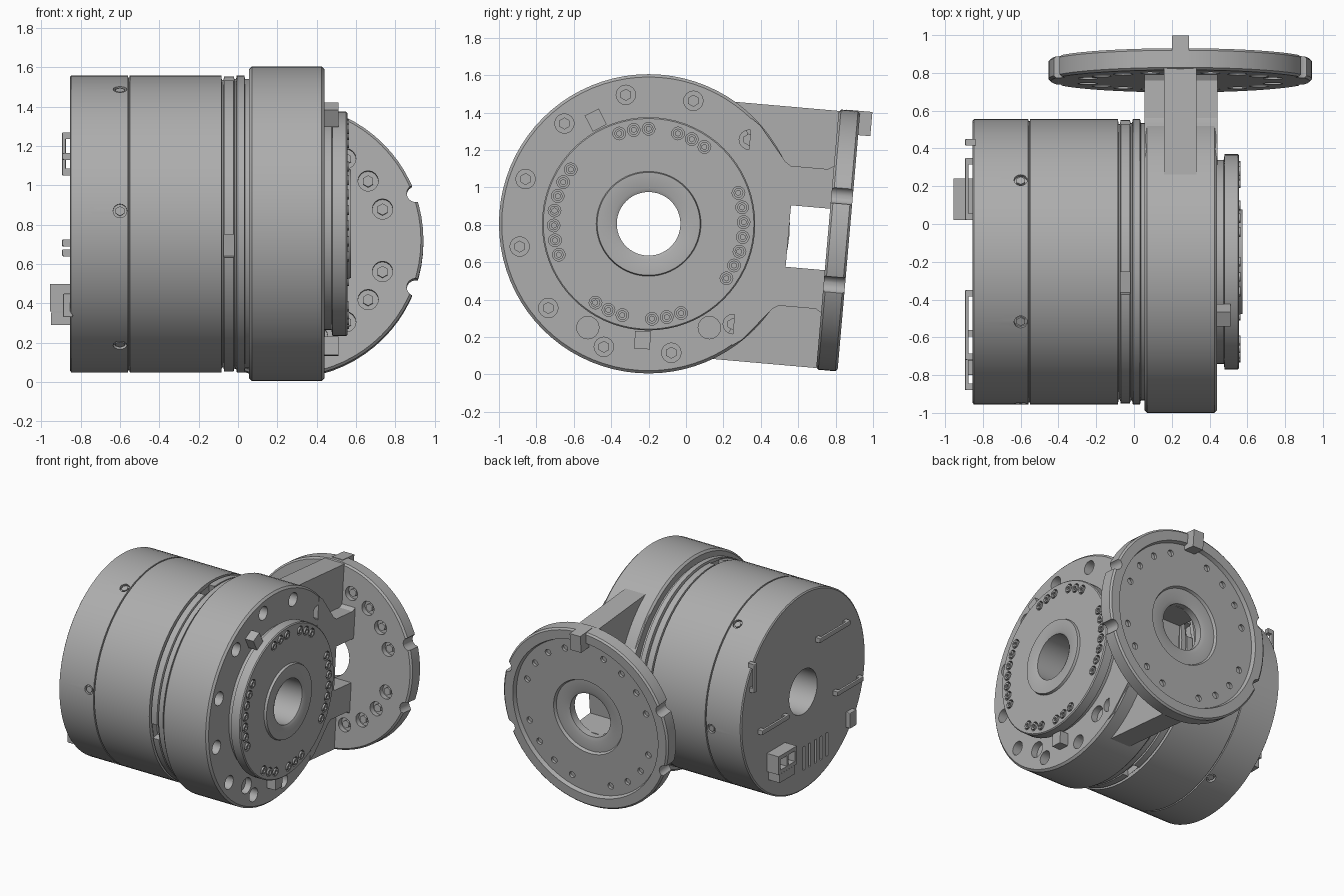
import bpy, bmesh
from math import radians, cos, sin, pi
from mathutils import Matrix, Vector

if "Cube" in bpy.data.objects:
    bpy.data.objects.remove(bpy.data.objects["Cube"])

grey = bpy.data.materials.new("plain_grey")
grey.use_nodes = True
GREY = (0.42, 0.42, 0.42, 1)
grey.diffuse_color = GREY
grey.node_tree.nodes["Principled BSDF"].inputs["Base Color"].default_value = GREY

# Frames: drive axis along x, flange axis tilted down by five degrees
DRIVE = Matrix.Translation((0, -0.2, 0.805))
ARM = Matrix.Translation((0.245, -0.2, 0.805)) @ Matrix.Rotation(radians(-5), 4, 'X')
ALONG_X = Matrix.Rotation(pi / 2, 4, 'Y')
ALONG_Y = Matrix.Rotation(-pi / 2, 4, 'X')


def finish(bm, name, frame, smooth=True):
    bmesh.ops.recalc_face_normals(bm, faces=bm.faces)
    bm.transform(frame)
    mesh = bpy.data.meshes.new(name)
    bm.to_mesh(mesh)
    bm.free()
    mesh.materials.append(grey)
    obj = bpy.data.objects.new(name, mesh)
    bpy.context.collection.objects.link(obj)
    if smooth:
        shade(obj)
    return obj


def activate(obj):
    bpy.ops.object.select_all(action='DESELECT')
    obj.select_set(True)
    bpy.context.view_layer.objects.active = obj


def shade(obj):
    activate(obj)
    bpy.ops.object.shade_smooth_by_angle(angle=radians(30))


def lathe(name, profile, frame, steps=72):
    """Spin a closed (height, radius) loop round local z."""
    bm = bmesh.new()
    vs = [bm.verts.new((r, 0, h)) for h, r in profile]
    edges = [bm.edges.new((a, b)) for a, b in zip(vs, vs[1:] + vs[:1])]
    bmesh.ops.spin(bm, geom=vs + edges, axis=(0, 0, 1), cent=(0, 0, 0),
                   angle=2 * pi, steps=steps, use_duplicate=False)
    bmesh.ops.remove_doubles(bm, verts=bm.verts, dist=0.0005)
    return finish(bm, name, frame)


def add_pin(bm, pos, direction, r, depth, sides=16):
    """Cylinder centred on pos along direction."""
    turn = Vector(direction).to_track_quat('Z', 'Y').to_matrix().to_4x4()
    bmesh.ops.create_cone(bm, cap_ends=True, segments=sides, radius1=r, radius2=r,
                          depth=depth, matrix=Matrix.Translation(pos) @ turn)


def pins(name, places, direction, r, depth, frame, sides=16):
    bm = bmesh.new()
    for p in places:
        add_pin(bm, p, direction, r, depth, sides)
    return finish(bm, name, frame, sides > 8)


def add_box(bm, lo, hi, turn=Matrix()):
    size = Matrix.Diagonal([b - a for a, b in zip(lo, hi)]).to_4x4()
    mid = Matrix.Translation([(a + b) / 2 for a, b in zip(lo, hi)])
    bmesh.ops.create_cube(bm, size=1, matrix=turn @ mid @ size)


def boxes(name, spans, frame=Matrix(), bevel=0):
    bm = bmesh.new()
    for span in spans:
        add_box(bm, *span)
    if bevel:
        bmesh.ops.bevel(bm, geom=bm.edges[:], offset=bevel, segments=2, affect='EDGES', profile=0.5)
    return finish(bm, name, frame, False)


def prism(name, outline, x0, x1, frame):
    """Extrude a (y, z) outline from x0 to x1."""
    bm = bmesh.new()
    face = bm.faces.new([bm.verts.new((x0, y, z)) for y, z in outline])
    top = bmesh.ops.extrude_face_region(bm, geom=[face])
    verts = [g for g in top["geom"] if isinstance(g, bmesh.types.BMVert)]
    bmesh.ops.translate(bm, verts=verts, vec=(x1 - x0, 0, 0))
    return finish(bm, name, frame, False)


def cut(obj, *cutters, keep=False):
    for c in cutters:
        mod = obj.modifiers.new("cut", 'BOOLEAN')
        mod.operation, mod.solver, mod.object = 'DIFFERENCE', 'EXACT', c
        activate(obj)
        bpy.ops.object.modifier_apply(modifier=mod.name)
        if not keep:
            bpy.data.objects.remove(c)
    shade(obj)


def around_x(x, r, degrees):
    return [(x, r * cos(radians(a)), r * sin(radians(a))) for a in degrees]


# Motor housing with seam and grooved front band
BORE = 0.17
housing = lathe("motor_housing", [
    (-0.855, BORE), (-0.855, 0.745), (-0.848, 0.755), (-0.56, 0.755), (-0.558, 0.745),
    (-0.552, 0.745), (-0.55, 0.755), (-0.085, 0.755), (-0.082, 0.73), (-0.074, 0.73),
    (-0.07, 0.75), (-0.022, 0.75), (-0.018, 0.735), (-0.01, 0.735), (-0.006, 0.755),
    (0.032, 0.755), (0.036, 0.735), (0.07, 0.735), (0.07, BORE)], DRIVE @ ALONG_X)
bm = bmesh.new()
for k in range(4):
    add_box(bm, (-0.072, 0.69, -0.06), (-0.02, 0.8, 0.06), Matrix.Rotation(radians(8.7 + 90 * k), 4, 'X'))
vents = boxes("vents", [((-0.9, -0.5 + 0.07 * k, 0.2), (-0.83, -0.475 + 0.07 * k, 0.38)) for k in range(5)])
cut(housing, finish(bm, "band_notches", DRIVE), vents)

# Radial housing screws, each set in a shallow pocket
bm, heads = bmesh.new(), bmesh.new()
for x, y, z in around_x(-0.6, 1, range(-5, 355, 60)):
    add_pin(bm, (x, y * 0.755, z * 0.755), (0, y, z), 0.035, 0.04)
    add_pin(heads, (x, y * 0.74, z * 0.74), (0, y, z), 0.025, 0.02, 6)
cut(housing, finish(bm, "screw_pockets", DRIVE))
finish(heads, "housing_screws", DRIVE, False)

# Large mounting ring with deep counterbores and side window
ring = lathe("mounting_ring", [
    (0.055, 0.4), (0.055, 0.785), (0.07, 0.8), (0.425, 0.8), (0.44, 0.785),
    (0.44, 0.4)], DRIVE @ ALONG_X, 80)
ring_angles = range(10, 370, 30)
window = boxes("window_cutter", [((-0.3, 0.75, -0.165), (0.3, 0.98, 0.165))], ARM)
window.hide_render = True
cut(ring, pins("bores", around_x(0.42, 0.7, ring_angles), (1, 0, 0), 0.052, 0.2, DRIVE),
    pins("ports", [(0.44, -0.325, -0.555), (0.44, 0.325, -0.555)], (1, 0, 0), 0.06, 0.1, DRIVE))
cut(ring, window, keep=True)
pins("ring_screws", around_x(0.335, 0.7, ring_angles), (1, 0, 0), 0.032, 0.05, DRIVE, 6)

# Rotating output disk with grouped bolts and raised hub
disk = lathe("output_disk", [
    (0.06, BORE), (0.06, 0.45), (0.43, 0.45), (0.43, 0.54), (0.475, 0.54), (0.48, 0.57),
    (0.55, 0.57), (0.557, 0.563), (0.557, 0.28), (0.575, 0.275), (0.575, 0.19),
    (0.565, BORE)], DRIVE @ ALONG_X)
groups = ((90, 3), (54, 3), (-35, 7), (-88, 3), (-124, 3), (145, 7))
bolt_angles = [start + 9 * k for start, count in groups for k in range(count)]
cut(disk, pins("bolt_bores", around_x(0.557, 0.508, bolt_angles), (1, 0, 0), 0.034, 0.06, DRIVE))
bolts = pins("disk_bolts", around_x(0.545, 0.508, bolt_angles), (1, 0, 0), 0.026, 0.04, DRIVE, 12)
cut(bolts, pins("sockets", around_x(0.565, 0.508, bolt_angles), (1, 0, 0), 0.014, 0.04, DRIVE, 6))

# Stop blocks on the ring face
bm = bmesh.new()
for angle in (117, 267):
    add_box(bm, (0.43, 0.575, -0.042), (0.51, 0.67, 0.042), Matrix.Rotation(radians(angle), 4, 'X'))
finish(bm, "stop_blocks", DRIVE, False)

# Arm: thin full-height web and wide flared core
prism("arm_web_upper", [(0.4, 0.69), (0.97, 0.69), (0.97, 0.3), (0.6, 0.3)], -0.085, 0.085, ARM)
prism("arm_web_lower", [(0.4, -0.69), (0.97, -0.69), (0.97, -0.3), (0.6, -0.3)], -0.085, 0.085, ARM)
half = [(0.5, 0.61), (0.55, 0.575), (0.7, 0.395), (0.73, 0.375), (0.93, 0.375), (0.97, 0.4)]
core = prism("arm_core", half + [(u, -v) for u, v in reversed(half)], -0.19, 0.197, ARM)
cut(core, window, keep=True)
bpy.data.objects.remove(window)

# Tilted flange with recessed outer face, bolt circle and rim notches
flange = lathe("flange", [
    (0.96, BORE), (0.96, 0.685), (0.972, 0.698), (1.063, 0.698), (1.075, 0.685), (1.075, 0.615),
    (1.045, 0.605), (1.045, 0.29), (1.025, 0.28), (1.025, 0.2), (1.015, BORE)], ARM @ ALONG_Y)


def around_y(u, r, degrees):
    return [(r * cos(radians(a)), u, r * sin(radians(a))) for a in degrees]


flange_angles = [a for a in range(0, 360, 18) if a % 90]
cut(flange,
    pins("counterbores", around_y(0.96, 0.515, flange_angles), (0, 1, 0), 0.052, 0.08, ARM),
    pins("pin_holes", around_y(1.045, 0.53, flange_angles), (0, 1, 0), 0.024, 0.04, ARM),
    pins("rim_notches", around_y(1.02, 0.7, (20, 160, 200, 340)), (0, 1, 0), 0.045, 0.3, ARM))
pins("flange_screws", around_y(0.99, 0.515, flange_angles), (0, 1, 0), 0.03, 0.03, ARM, 6)
boxes("locating_tab", [((-0.045, 1.0, 0.57), (0.045, 1.14, 0.7))], ARM)

# Rear connectors and handle bars
plug = boxes("power_plug", [((-0.955, 0.02, 0.36), (-0.84, 0.24, 0.5)),
                            ((-0.95, 0.04, 0.29), (-0.84, 0.22, 0.355))])
cut(plug, boxes("plug_sockets", [((-1, y, 0.39), (-0.9, y + 0.075, 0.47)) for y in (0.045, 0.14)]))
boxes("side_connector", [((-0.89, -0.8, 0.33), (-0.84, -0.72, 0.45))], bevel=0.006)
bars = [((-0.72, 1.13), (-0.35, 1.165)), ((-0.88, 0.64), (-0.56, 0.675)),
        ((0.02, 0.69), (0.35, 0.725)), ((0.415, 1.05), (0.45, 1.27))]
boxes("handle_bars", [((-0.895, *lo), (-0.875, *hi)) for lo, hi in bars], bevel=0.006)
feet = []
for (y0, z0), (y1, z1) in bars:
    feet += [((-0.885, y0, z0), (-0.84, y0 + 0.035, z0 + 0.035)),
             ((-0.885, y1 - 0.035, z1 - 0.035), (-0.84, y1, z1))]
boxes("handle_feet", feet)
